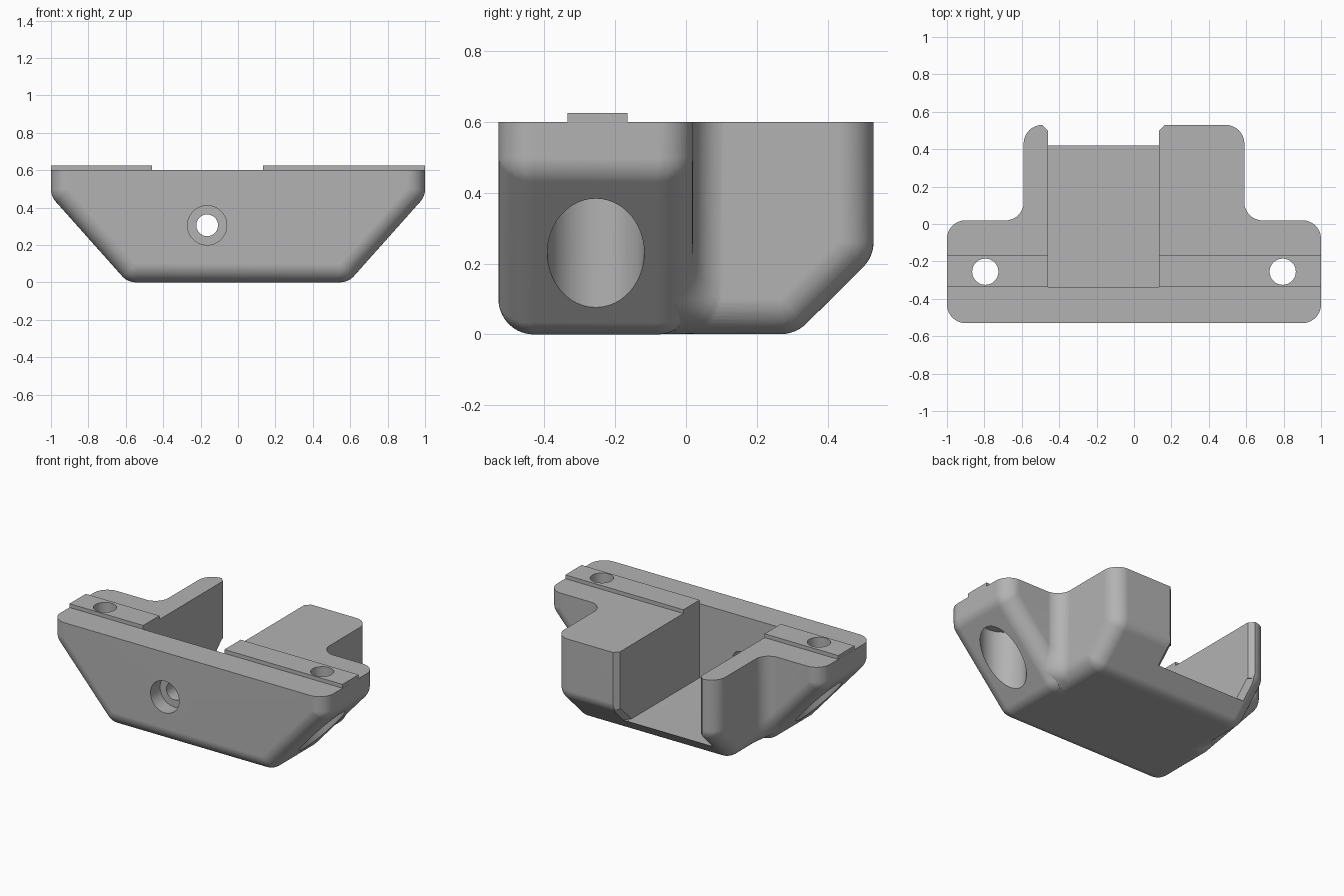
import bpy, bmesh, math
from mathutils import Vector

cube = bpy.data.objects.get("Cube")
if cube:
    bpy.data.objects.remove(cube, do_unlink=True)

R = 0.1                     # radius of every rounded edge
FOOT, RISE = 0.59, 0.46     # where the sloped ends start and how high they climb
SLOPE = RISE / (1 - FOOT)
NX = RISE / math.hypot(RISE, 1 - FOOT)
NZ = (1 - FOOT) / math.hypot(RISE, 1 - FOOT)

grey = bpy.data.materials.new("plain_grey")
grey.use_nodes = True
grey.diffuse_color = (0.45, 0.45, 0.45, 1)
grey.node_tree.nodes["Principled BSDF"].inputs["Base Color"].default_value = grey.diffuse_color


def finish(name, bm):
    bmesh.ops.recalc_face_normals(bm, faces=bm.faces)
    mesh = bpy.data.meshes.new(name)
    bm.to_mesh(mesh)
    bm.free()
    mesh.materials.append(grey)
    ob = bpy.data.objects.new(name, mesh)
    bpy.context.collection.objects.link(ob)
    return ob


def hull(name, points):
    bm = bmesh.new()
    for p in points:
        bm.verts.new(p)
    bmesh.ops.remove_doubles(bm, verts=bm.verts, dist=1e-5)
    bmesh.ops.convex_hull(bm, input=bm.verts)
    bmesh.ops.delete(bm, geom=[v for v in bm.verts if not v.link_faces], context='VERTS')
    return finish(name, bm)


def ring(centre, r, axis='Z', n=48):
    out = []
    for i in range(n):
        a = 2 * math.pi * i / n
        c, s = r * math.cos(a), r * math.sin(a)
        out.append(Vector(centre) + Vector((c, s, 0) if axis == 'Z' else (c, 0, s)))
    return out


def ball(centre, rings):
    pts = [Vector(centre) + Vector((0, 0, R)), Vector(centre) - Vector((0, 0, R))]
    for j in range(1, rings):
        t = math.pi * j / rings
        pts += ring(Vector(centre) + Vector((0, 0, R * math.cos(t))), R * math.sin(t))
    return pts


def box(name, x, y, z):
    return hull(name, [(a, b, c) for a in x for b in y for c in z])


def cylinder(name, start, end, r, axis='Z'):
    return hull(name, ring(start, r, axis) + ring(end, r, axis))


def combine(target, other, operation):
    mod = target.modifiers.new("cut", 'BOOLEAN')
    mod.operation, mod.solver, mod.object = operation, 'EXACT', other
    bpy.context.view_layer.objects.active = target
    bpy.ops.object.modifier_apply(modifier=mod.name)
    bpy.data.objects.remove(other, do_unlink=True)


# Wide front bar with sloped ends
d = NX * FOOT - R
pts = []
for sx in (-1, 1):
    for y in (-0.43, -0.08):
        pts += ball((sx * 0.9, y, (NX * 0.9 - d) / NZ), 26)
        pts += ball((sx * (d + NZ * R) / NX, y, R), 26)
        pts += ring((sx * 0.9, y, 0.7), R)
body = hull("bracket_body", pts)

# Rear block with a sloped lower back edge
pts = []
for sx in (-0.49, 0.49):
    for y, z in ((-0.3, 0.101), (0.269, 0.101), (0.43, 0.261)):
        pts += ball((sx, y, z), 24)
    for y in (-0.3, 0.43):
        pts += ring((sx, y, 0.71), R)
combine(body, hull("rear_block", pts), 'UNION')


def retreat(s):
    """Setback of a rounded edge at distance s from its corner."""
    s = min(max(s, 0), R)
    return R - math.sqrt(R * R - (R - s) ** 2)


def fillet(side):
    """Concave corner fill that follows the rounded edges downwards."""
    c = (0.689, 0.119)
    outline = [(0.57, 0.0), (0.57, c[1])]
    for i in range(13):
        a = math.pi + math.pi / 2 * i / 12
        outline.append((c[0] + R * math.cos(a), c[1] + R * math.sin(a)))
    outline.append((c[0], 0.0))
    bm = bmesh.new()
    rows = []
    for k in range(10):
        s = R * min(k, 8) / 8
        row = []
        for x, y in outline:
            z = max((x - FOOT) * SLOPE, 0) + 0.002 + s / NZ
            if k == 9:
                z = 0.72
            row.append(bm.verts.new((side * (x - retreat(z)), y - retreat(s), z)))
        rows.append(row)
    n = len(outline)
    for low, high in zip(rows, rows[1:]):
        for i in range(n):
            j = (i + 1) % n
            bm.faces.new((low[i], low[j], high[j], high[i]))
    bm.faces.new(rows[0])
    bm.faces.new(rows[-1])
    bmesh.ops.triangulate(bm, faces=bm.faces)
    return finish("corner_fillet", bm)


for side in (-1, 1):
    combine(body, fillet(side), 'UNION')

# Flat top with a raised rail
combine(body, box("top_trim", (-2, 2), (-2, 2), (0.6, 1)), 'DIFFERENCE')
combine(body, box("rail", (-0.9995, 0.9995), (-0.335, -0.165), (0.56, 0.625)), 'UNION')

# Open channel through the back, with a flared mouth
X0, X1, FLOOR = -0.46, 0.135, 0.11
combine(body, box("channel", (X0, X1), (-0.336, 1), (FLOOR, 1)), 'DIFFERENCE')


def flare(low, high):
    pts = []
    for y_in, y_out, z in (low, high):
        for x, out in ((X0, -0.06), (X1, 0.06)):
            pts += [(x, y_in, z), (x + out, y_out, z)]
    return hull("mouth_flare", pts)


combine(body, flare((0.5, 0.56, 0.21), (0.5, 0.56, 0.9)), 'DIFFERENCE')
combine(body, flare((0.378, 0.462, FLOOR + 0.0005), (0.488, 0.572, 0.22)), 'DIFFERENCE')

# Vertical screw holes with wide recesses opening on the sloped ends
for x in (-0.795, 0.795):
    combine(body, cylinder("screw_hole", (x, -0.255, -0.2), (x, -0.255, 0.9), 0.07), 'DIFFERENCE')
    combine(body, cylinder("screw_recess", (x, -0.255, -0.2), (x, -0.255, 0.48), 0.137), 'DIFFERENCE')

# Stepped hole through the front wall
for name, end, r in (("front_hole", -0.2, 0.058), ("front_recess", -0.43, 0.105)):
    combine(body, cylinder(name, (-0.165, -0.8, 0.305), (-0.165, end, 0.305), r, 'Y'), 'DIFFERENCE')

# Smooth rounded edges, crisp corners
bpy.ops.object.select_all(action='DESELECT')
body.select_set(True)
bpy.context.view_layer.objects.active = body
bpy.ops.object.shade_smooth_by_angle(angle=math.radians(30))
weighted = body.modifiers.new("weighted_normals", 'WEIGHTED_NORMAL')
weighted.keep_sharp = True
